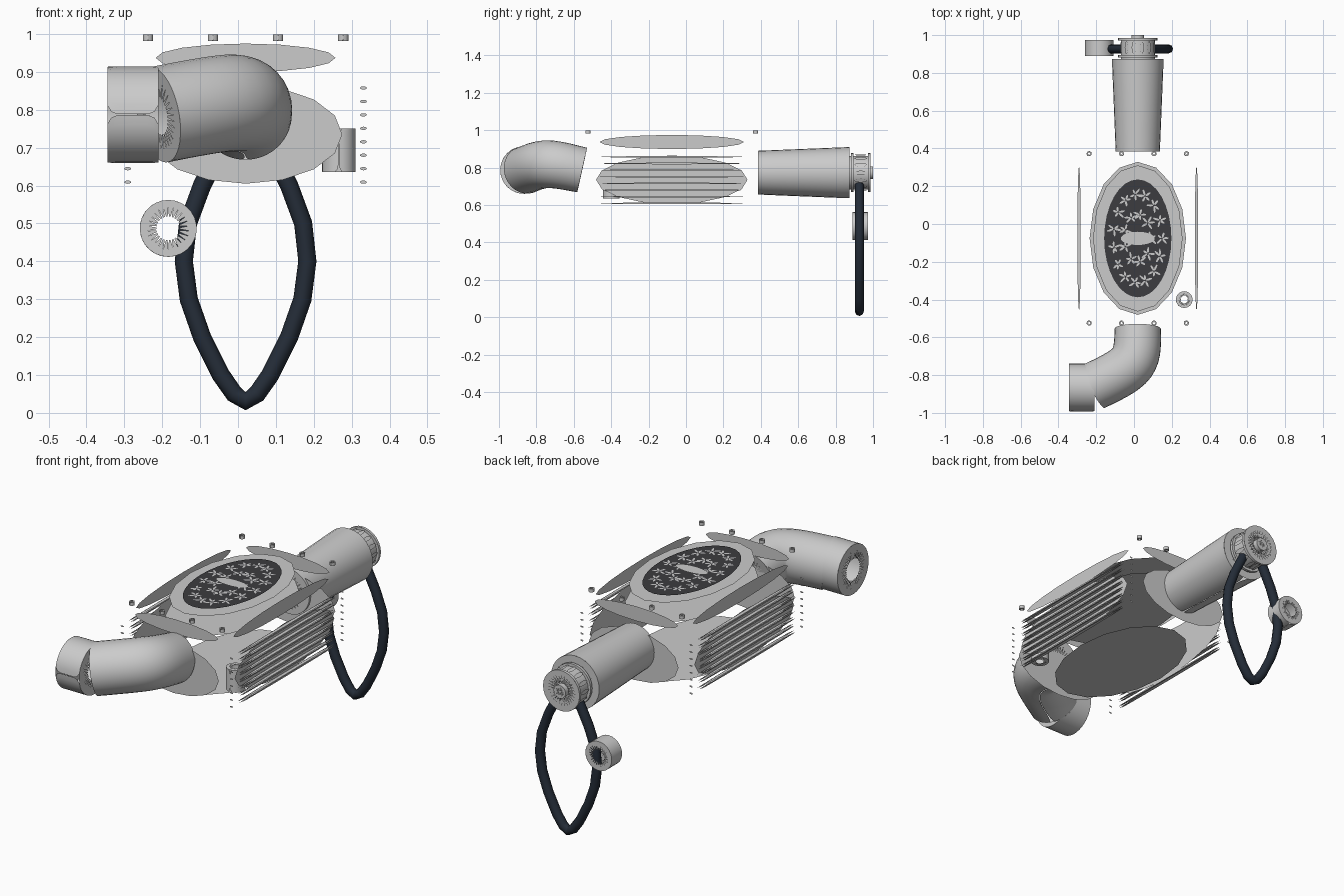
import bpy, bmesh, math, random
from mathutils import Vector as V

if "Cube" in bpy.data.objects:
    bpy.data.objects.remove(bpy.data.objects["Cube"])
random.seed(4)
CX, CY, CZ = 0.02, -0.076, 0.773      # axis of the whole device
SHRINK = 0.856                        # panels are ovals inside their box faces


def mat(name, col):
    m = bpy.data.materials.new(name)
    m.diffuse_color = (*col, 1)
    m.use_nodes = True
    m.node_tree.nodes["Principled BSDF"].inputs["Base Color"].default_value = m.diffuse_color
    return m


navy = mat("navy", (0.018, 0.026, 0.04))
dark = mat("charcoal", (0.045, 0.045, 0.05))


def finish(name, bm, material=None, smooth=True):
    me = bpy.data.meshes.new(name)
    bm.to_mesh(me)
    bm.free()
    ob = bpy.data.objects.new(name, me)
    bpy.context.collection.objects.link(ob)
    if material:
        me.materials.append(material)
    if smooth:
        bpy.ops.object.select_all(action='DESELECT')
        ob.select_set(True)
        bpy.context.view_layer.objects.active = ob
        bpy.ops.object.shade_smooth_by_angle(angle=math.radians(35))
    return ob


def oval(bm, c, a, b, n=16):
    """Flat oval with half-axis vectors a and b."""
    c, a, b = V(c), V(a), V(b)
    bm.faces.new([bm.verts.new(c + a * math.cos(t) + b * math.sin(t))
                  for t in (2 * math.pi * i / n for i in range(n))])


def oval_box(bm, c, h, n=16, skip=()):
    """Box whose six faces are separate oval panels."""
    c = V(c)
    ax = [V((h[0], 0, 0)), V((0, h[1], 0)), V((0, 0, h[2]))]
    for i in range(3):
        for s in (-1, 1):
            if (i, s) not in skip:
                oval(bm, c + ax[i] * s, ax[(i + 1) % 3] * SHRINK, ax[(i + 2) % 3] * SHRINK, n)


def shell(bm, pts, radii, seam, n=28, gap=0.2, inner=0.42):
    """Tube along pts with a slit seam and petalled ring caps."""
    pts = [V(p) for p in pts]
    last = len(pts) - 1
    rows = []
    for k, p in enumerate(pts):
        T = (pts[min(k + 1, last)] - pts[max(k - 1, 0)]).normalized()
        U = (V(seam) - T * T.dot(V(seam))).normalized()
        W = T.cross(U)
        d = gap if k in (0, last) else gap * 0.3 if k in (1, last - 1) else 0.01

        def at(t, r, p=p, U=U, W=W):
            return p + (U * math.cos(t) + W * math.sin(t)) * r
        rows.append([bm.verts.new(at(d + (2 * math.pi - 2 * d) * i / n, radii[k])) for i in range(n + 1)])
        if k in (0, last):
            st = 2 * math.pi / n
            for i in range(n):
                a, b, r = i * st, (i + 1) * st, radii[k]
                bm.faces.new([bm.verts.new(at(t, q * r)) for t, q in
                              ((a, 1), (b, 1), (b, .75), (b - st * .22, inner), (a + st * .22, inner), (a, .75))])
    for r0, r1 in zip(rows, rows[1:]):
        for i in range(n):
            bm.faces.new((r0[i], r0[i + 1], r1[i + 1], r1[i]))


def straight(bm, p0, p1, r0, r1, seam, **kw):
    p0, p1 = V(p0), V(p1)
    ts = (0, .08, .2, .5, .8, .92, 1)
    shell(bm, [p0.lerp(p1, t) for t in ts], [r0 + (r1 - r0) * t for t in ts], seam, **kw)


# main housing and lid, as loose oval panels
bm = bmesh.new()
oval_box(bm, (CX, CY, 0.735), (0.298, 0.473, 0.152))
finish("housing_panels", bm, smooth=False)
bm = bmesh.new()
oval_box(bm, (CX, CY, 0.937), (0.277, 0.452, 0.044), skip=((2, -1),))
finish("lid_panels", bm, smooth=False)

# side louvres
for side, s in (("left", -1), ("right", 1)):
    bm = bmesh.new()
    for i in range(8):
        oval_box(bm, (CX + s * 0.311, CY, 0.609 + i * 0.0355), (0.0105, 0.45, 0.005))
    finish(side + "_louvres", bm, smooth=False)

# dark grille with pale slits fanned in clusters, and centre badge plate
bm = bmesh.new()
oval(bm, (CX, CY, 0.987), (0.178, 0, 0), (0, 0.312, 0), 32)
finish("grille", bm, dark, False)
bm = bmesh.new()
for i in range(24):
    ring, k = (0.78, i) if i < 15 else (0.42, i - 15)
    t = 2 * math.pi * k / (15 if i < 15 else 9)
    c = V((CX + 0.165 * ring * math.cos(t), CY + 0.30 * ring * math.sin(t), 0.989))
    t0 = random.random() * 6.28
    for j in range(5):
        u = t0 + j * 1.2566 + random.uniform(-.3, .3)
        d = V((math.cos(u), math.sin(u), 0))
        ln = random.uniform(0.012, 0.019)
        oval(bm, c + d * (ln + .003), d * ln, V((-d.y, d.x, 0)) * 0.0055, 8)
finish("grille_slits", bm, smooth=False)
bm = bmesh.new()
oval(bm, (CX, CY, 0.993), (0.09, 0, 0), (0, 0.035, 0), 24)
finish("lid_plate", bm, smooth=False)

# lid screws
bm = bmesh.new()
for s in (-1, 1):
    for k in (-1.5, -.5, .5, 1.5):
        x, y = CX + k * 0.1717, CY + s * 0.4485
        straight(bm, (x, y, 0.982), (x, y, 0.999), .0135, .0135, (0, -1, 0), n=12)
finish("lid_screws", bm)

# small upright knob at the front right corner
bm = bmesh.new()
straight(bm, (0.266, -0.40, 0.636), (0.266, -0.40, 0.75), .044, .044, (0, -1, 0))
finish("corner_knob", bm)

# tapered rear barrel
bm = bmesh.new()
straight(bm, (CX, 0.385, CZ), (CX, 0.873, CZ), .117, .137, (0, 0, -1), gap=.1)
finish("rear_barrel", bm)

# rear spool cap: core, two flanges, grip ribs, hub
bm = bmesh.new()
straight(bm, (CX, 0.873, CZ), (CX, 0.98, CZ), .09, .09, (0, 0, -1), gap=.1)
for y in (0.882, 0.972):
    straight(bm, (CX, y, CZ), (CX, y + .014, CZ), .104, .104, (0, 0, -1), gap=.05, inner=.6)
straight(bm, (CX, 0.97, CZ), (CX, 1.0, CZ), .034, .034, (0, 0, -1), n=20, gap=.1, inner=.2)
for i in range(14):
    t = 2 * math.pi * i / 14
    d, w = V((math.cos(t), 0, math.sin(t))), V((-math.sin(t), 0, math.cos(t)))
    oval(bm, V((CX, 0.934, CZ)) + d * .097, w * .011, V((0, .034, 0)), 12)
finish("rear_cap", bm)

# bent front pipe
P = [V((CX, -.555, .787)), V((CX, -.735, .827)), V((.01, -.754, .83)), V((-.21, -.858, .787))]
pts = []
for i in range(17):
    t = i / 16
    t = t * t * (3 - 2 * t) * .4 + t * .6
    pts.append(P[0] * (1 - t) ** 3 + P[1] * 3 * t * (1 - t) ** 2 + P[2] * 3 * t * t * (1 - t) + P[3] * t ** 3)
bm = bmesh.new()
shell(bm, pts, [.122 + .006 * min(1, i / 8) for i in range(17)], (0, 0, -1), n=32, gap=.1)
finish("front_elbow", bm)

# front nozzle collar
bm = bmesh.new()
straight(bm, (-.345, -.866, .787), (-.21, -.866, .787), .127, .127, (0, -1, 0), n=32)
finish("front_collar", bm)

# roller on the carrying loop
bm = bmesh.new()
straight(bm, (-.184, .89, .487), (-.184, .974, .487), .075, .075, (0, 0, -1), n=26)
finish("loop_roller", bm)

# pointed hanging loop
half = [(.06, .71), (.115, .6), (.152, .5), (.163, .4), (.15, .3), (.115, .2), (.065, .1), (.03, .05)]
path = [(-x, z) for x, z in half] + [(0, .031)] + half[::-1]
cu = bpy.data.curves.new("hanging_loop", 'CURVE')
cu.dimensions = '3D'
cu.bevel_depth = .024
cu.bevel_resolution = 2
cu.use_fill_caps = True
sp = cu.splines.new('POLY')
sp.points.add(len(path) - 1)
for q, (x, z) in zip(sp.points, path):
    q.co = (CX + x, .927, z, 1)
cu.materials.append(navy)
bpy.context.collection.objects.link(bpy.data.objects.new("hanging_loop", cu))
